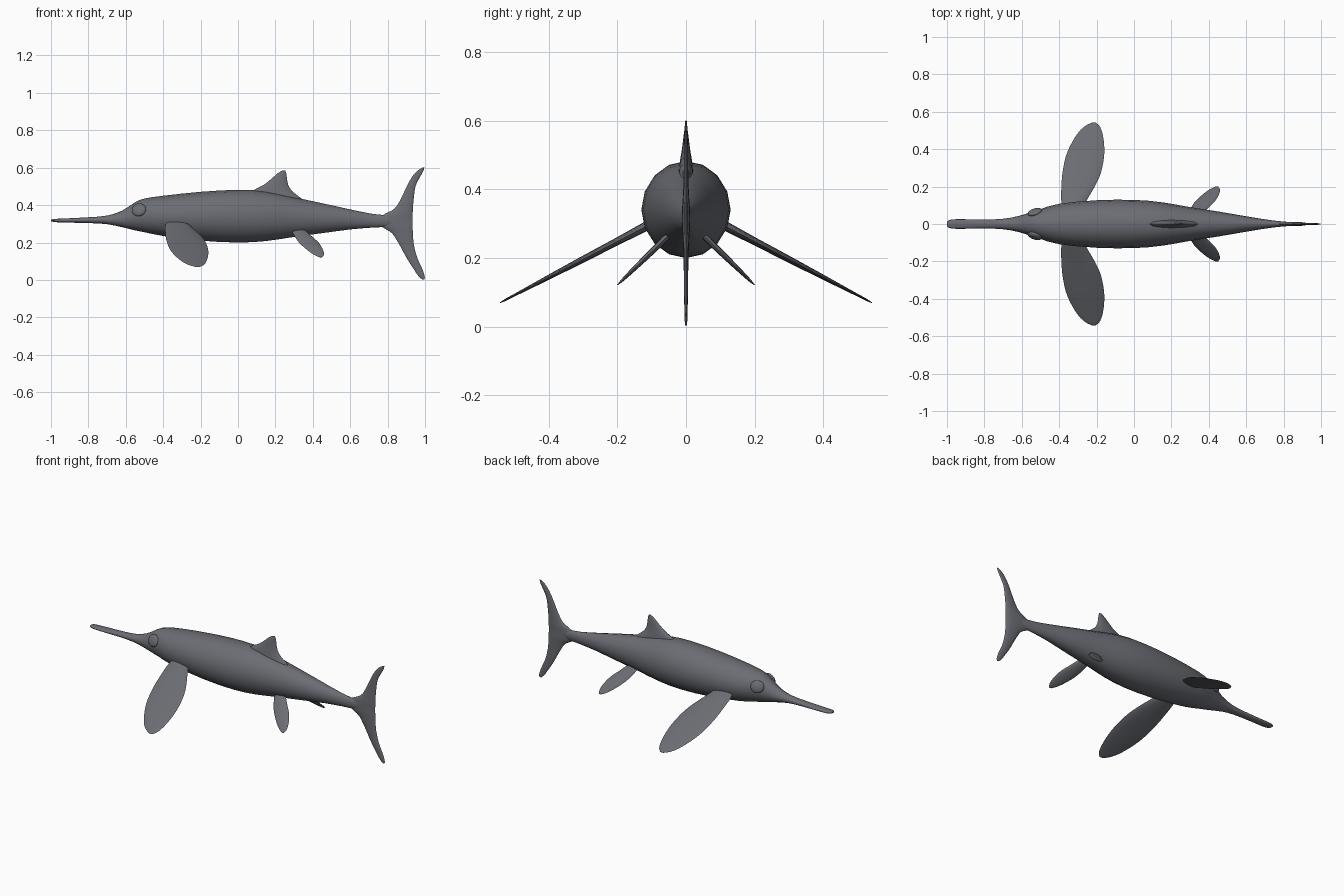
import bpy
import bmesh
from math import cos, sin, pi, radians
from mathutils import Vector

default_cube = bpy.data.objects.get("Cube")
if default_cube:
    bpy.data.objects.remove(default_cube)

skin = bpy.data.materials.new("slate grey skin")
skin.use_nodes = True
skin_colour = (0.145, 0.152, 0.172, 1)
skin.diffuse_color = skin_colour
skin.node_tree.nodes["Principled BSDF"].inputs["Base Color"].default_value = skin_colour


def finish(bm, name):
    """Turn a bmesh into a smooth, coloured object."""
    bmesh.ops.recalc_face_normals(bm, faces=bm.faces)
    mesh = bpy.data.meshes.new(name)
    bm.to_mesh(mesh)
    bm.free()
    mesh.materials.append(skin)
    obj = bpy.data.objects.new(name, mesh)
    bpy.context.collection.objects.link(obj)
    bpy.ops.object.select_all(action="DESELECT")
    obj.select_set(True)
    bpy.context.view_layer.objects.active = obj
    bpy.ops.object.shade_smooth_by_angle(angle=radians(60))
    return obj


def refine(stations, steps):
    """Pass a smooth curve through the stations."""
    pts = [Vector(s) for s in stations]
    pts = [pts[0]] + pts + [pts[-1]]
    out = []
    for a, b, c, d in zip(pts, pts[1:], pts[2:], pts[3:]):
        for i in range(steps):
            t = i / steps
            out.append(b + (c - a) * (t / 2)
                       + (a * 2 - b * 5 + c * 4 - d) * (t * t / 2)
                       + (b * 3 - a - c * 3 + d) * (t ** 3 / 2))
    return out + [pts[-1]]


def loft(name, rings):
    """Skin a row of closed rings and cap both ends."""
    bm = bmesh.new()
    rows = [[bm.verts.new(p) for p in ring] for ring in rings]
    count = len(rows[0])
    for low, high in zip(rows, rows[1:]):
        for i in range(count):
            j = (i + 1) % count
            bm.faces.new((low[i], low[j], high[j], high[i]))
    bm.faces.new(rows[0])
    bm.faces.new(rows[-1])
    return finish(bm, name)


def fin(name, stations, place, sides=12):
    """Stations hold span, leading edge, trailing edge, half thickness."""
    rings = []
    for span, lead, trail, thick in refine(stations, 3):
        ring = []
        for i in range(sides):
            a = 2 * pi * i / sides
            chord = (lead + trail) / 2 + (trail - lead) / 2 * cos(a)
            ring.append(place(span, chord, thick * sin(a)))
        rings.append(ring)
    return loft(name, rings)


# Body with long snout: x, top, bottom, half width
body_profile = [
    (-1, .322, .314, .012), (-.985, .326, .31, .022), (-.94, .328, .307, .026),
    (-.8, .335, .304, .024), (-.7, .344, .298, .028), (-.62, .37, .282, .042),
    (-.55, .415, .265, .064), (-.5, .435, .255, .08), (-.4, .45, .235, .108),
    (-.2, .471, .21, .127), (0, .482, .2, .129), (.15, .474, .208, .116),
    (.3, .442, .23, .09), (.45, .41, .25, .067), (.6, .377, .27, .041),
    (.72, .353, .28, .022), (.8, .345, .285, .013), (.9, .325, .305, .005),
]
body_rings = []
for x, top, bottom, half in refine(body_profile, 2):
    angles = [2 * pi * i / 16 for i in range(16)]
    body_rings.append([(x, half * cos(a), (top + bottom) / 2
                        + (top - bottom) / 2 * sin(a)) for a in angles])
loft("body", body_rings)


# Upright fins share one placement
def upright(span, chord, offset):
    return (chord, offset, span)


fin("tail_fluke", [
    (.003, .985, .997, .002), (.02, .965, .998, .004), (.06, .938, .985, .005),
    (.12, .9, .958, .006), (.19, .862, .94, .007), (.25, .823, .935, .009),
    (.28, .775, .934, .011), (.315, .74, .933, .011), (.35, .78, .934, .011),
    (.38, .835, .935, .009), (.43, .869, .939, .007), (.5, .902, .949, .006),
    (.55, .93, .973, .005), (.58, .955, .99, .004), (.6, .985, .996, .002),
], upright)
fin("dorsal_fin", [
    (.42, .06, .36, .024), (.45, .07, .32, .022), (.48, .085, .285, .018),
    (.51, .14, .268, .013), (.54, .178, .262, .009), (.57, .212, .258, .005),
    (.585, .238, .252, .002),
], upright)

# Paired flippers and eyes
pectoral = [
    (.09, -.385, -.27, .014), (.14, -.39, -.245, .013), (.2, -.388, -.21, .011),
    (.27, -.383, -.178, .01), (.36, -.365, -.16, .008), (.43, -.335, -.16, .006),
    (.49, -.297, -.17, .004), (.525, -.26, -.185, .003), (.542, -.225, -.205, .001),
]
pelvic = [
    (.04, .28, .35, .009), (.08, .3, .39, .009), (.12, .327, .432, .008),
    (.16, .37, .455, .006), (.185, .405, .459, .004), (.2, .435, .45, .001),
]
for label, side in (("front", -1), ("back", 1)):
    def sloped(height, slope):
        """Place a flipper on a plane falling away from the body."""
        tilt = Vector((slope, 1)).normalized()
        return lambda span, chord, off: (
            chord, side * (span + off * tilt.x), height - slope * span + off * tilt.y)

    fin("pectoral_flipper_" + label, pectoral, sloped(.353, .523))
    fin("pelvic_flipper_" + label, pelvic, sloped(.315, .97))

    bm = bmesh.new()
    bmesh.ops.create_uvsphere(bm, u_segments=16, v_segments=10, radius=1)
    eye = finish(bm, "eye_" + label)
    eye.scale = (.04, .016, .036)
    eye.rotation_euler = (side * radians(20), 0, side * radians(18))
    eye.location = (-.53, side * .064, .375)
